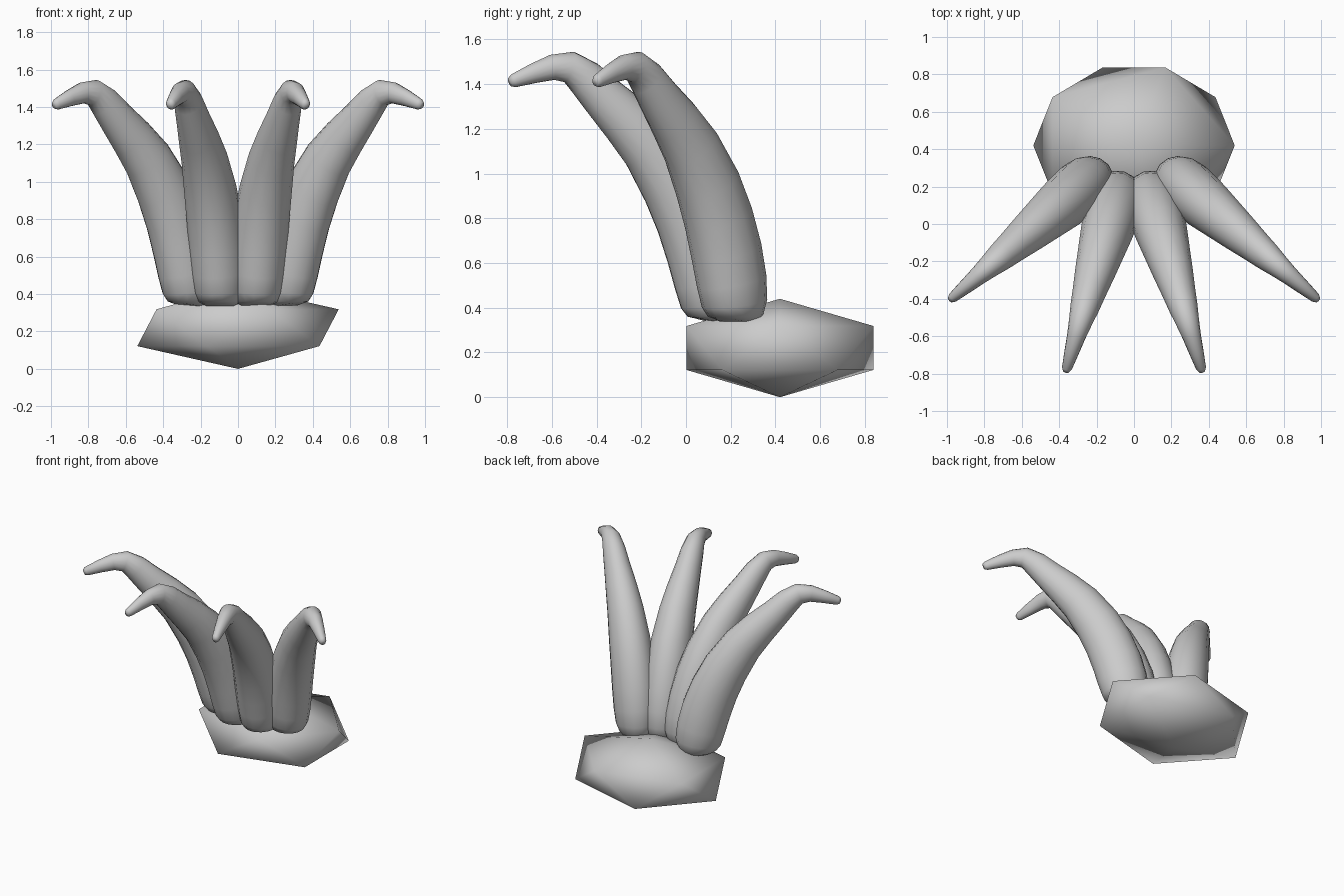
import bpy, bmesh, math
from mathutils import Vector

if "Cube" in bpy.data.objects:
    bpy.data.objects.remove(bpy.data.objects["Cube"])

# Faceted base: stretched 20-sided ball
bpy.ops.mesh.primitive_ico_sphere_add(subdivisions=1, radius=1, location=(0, 0.42, 0.22))
base = bpy.context.object
base.name = "base"
base.scale = (0.602, 0.491, 0.22)
bpy.ops.object.transform_apply(location=True, rotation=True, scale=True)
bpy.ops.object.shade_smooth()

# Side profile shared by all arms: (distance outward, height, radius)
PATH = [(0.02, 0.335, 0.08), (0.015, 0.36, 0.125), (0.02, 0.42, 0.15), (0.04, 0.52, 0.16),
        (0.075, 0.65, 0.162), (0.13, 0.80, 0.158), (0.205, 0.95, 0.15),
        (0.32, 1.12, 0.132), (0.43, 1.235, 0.115), (0.54, 1.34, 0.096),
        (0.625, 1.425, 0.083), (0.70, 1.477, 0.068), (0.78, 1.475, 0.054),
        (0.87, 1.447, 0.042), (0.96, 1.415, 0.029), (0.978, 1.408, 0.018)]
SIDES = 16


def arm(name, root, direction):
    """Tapered hooked tube leaning outward, mirrored across x = 0."""
    out = Vector((direction[0], direction[1], 0)).normalized()
    side = Vector((-out.y, out.x, 0))
    pts = [Vector((root[0], root[1], 0)) + out * r + Vector((0, 0, z)) for r, z, _ in PATH]
    bm = bmesh.new()
    rings = []
    for i, p in enumerate(pts):
        t = (pts[min(i + 1, len(pts) - 1)] - pts[max(i - 1, 0)]).normalized()
        n = side.cross(t)
        rad = PATH[i][2]
        ring = []
        for k in range(SIDES):
            a = 2 * math.pi * k / SIDES
            ring.append(bm.verts.new(p + side * (0.93 * rad * math.cos(a)) + n * (1.05 * rad * math.sin(a))))
        rings.append(ring)
    for a, b in zip(rings, rings[1:]):
        for k in range(SIDES):
            j = (k + 1) % SIDES
            bm.faces.new((a[k], a[j], b[j], b[k]))
    bm.faces.new(rings[0][::-1])
    bm.faces.new(rings[-1])
    bmesh.ops.recalc_face_normals(bm, faces=bm.faces)
    for f in bm.faces:
        f.smooth = True
    mesh = bpy.data.meshes.new(name)
    bm.to_mesh(mesh)
    bm.free()
    ob = bpy.data.objects.new(name, mesh)
    bpy.context.collection.objects.link(ob)
    mod = ob.modifiers.new("mirror", 'MIRROR')
    mod.use_axis[0] = True
    mod.use_mirror_merge = False


# Two inner and two outer arms
arm("inner_arms", (0.09, 0.15), (0.28, -0.96))
arm("outer_arms", (0.24, 0.23), (0.76, -0.65))
